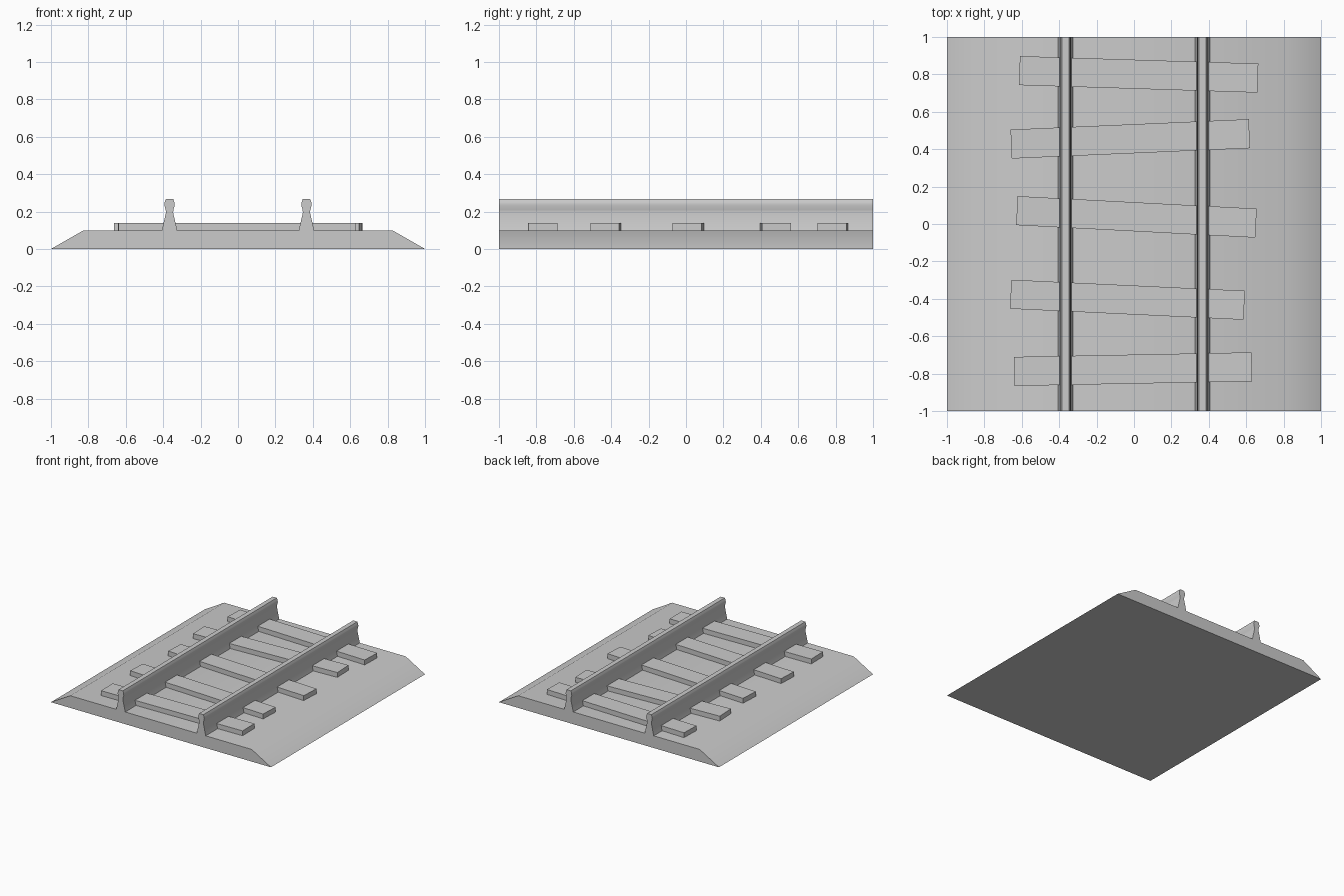
import bpy, math

cube = bpy.data.objects.get("Cube")
if cube:
    bpy.data.objects.remove(cube, do_unlink=True)

grey = bpy.data.materials.new("plain_grey")
grey.use_nodes = True
COLOUR = (0.6, 0.6, 0.6, 1)
grey.diffuse_color = COLOUR
grey.node_tree.nodes["Principled BSDF"].inputs["Base Color"].default_value = COLOUR


def extrude_half_profile(name, half, length, x=0):
    """Mirror a half profile of (width, height), bottom to top, and extrude it along y."""
    outline = half + [(-w, z) for w, z in reversed(half)]
    n = len(outline)
    verts = [(w, y, z) for y in (-length / 2, length / 2) for w, z in outline]
    faces = [tuple(range(n)), tuple(reversed(range(n, 2 * n)))]
    faces += [(i, i + n, (i + 1) % n + n, (i + 1) % n) for i in range(n)]
    mesh = bpy.data.meshes.new(name)
    mesh.from_pydata(verts, [], faces)
    mesh.materials.append(grey)
    obj = bpy.data.objects.new(name, mesh)
    obj.location.x = x
    bpy.context.collection.objects.link(obj)
    bpy.ops.object.select_all(action='DESELECT')
    obj.select_set(True)
    bpy.context.view_layer.objects.active = obj
    bpy.ops.object.shade_smooth_by_angle(angle=math.radians(30))
    return obj


# Sloped gravel bed
extrude_half_profile("gravel_bed", [(1, 0), (0.825, 0.1)], 2)

# Pair of rails: flared foot, narrow waist, rounded head
rail = [(0.041, 0.1), (0.019, 0.195), (0.021, 0.21), (0.028, 0.235),
        (0.026, 0.25), (0.019, 0.268)]
for side, x in (("left", 0.366), ("right", -0.366)):
    extrude_half_profile(side + "_rail", rail, 2, x)

# Sleepers, each laid slightly crooked: x, y, turn in degrees, length
sleepers = [(0.025, 0.8, -1.8, 1.275), (-0.02, 0.455, 2.5, 1.275),
            (0.013, 0.038, -3, 1.28), (-0.035, -0.405, -2.7, 1.25),
            (-0.005, -0.776, 1.1, 1.27)]
for i, (x, y, turn, length) in enumerate(sleepers):
    bpy.ops.mesh.primitive_cube_add(size=1, location=(x, y, 0.115),
                                    rotation=(0, 0, math.radians(turn)))
    obj = bpy.context.object
    obj.name = f"sleeper_{i + 1}"
    obj.scale = (length, 0.155, 0.05)
    obj.data.materials.append(grey)
